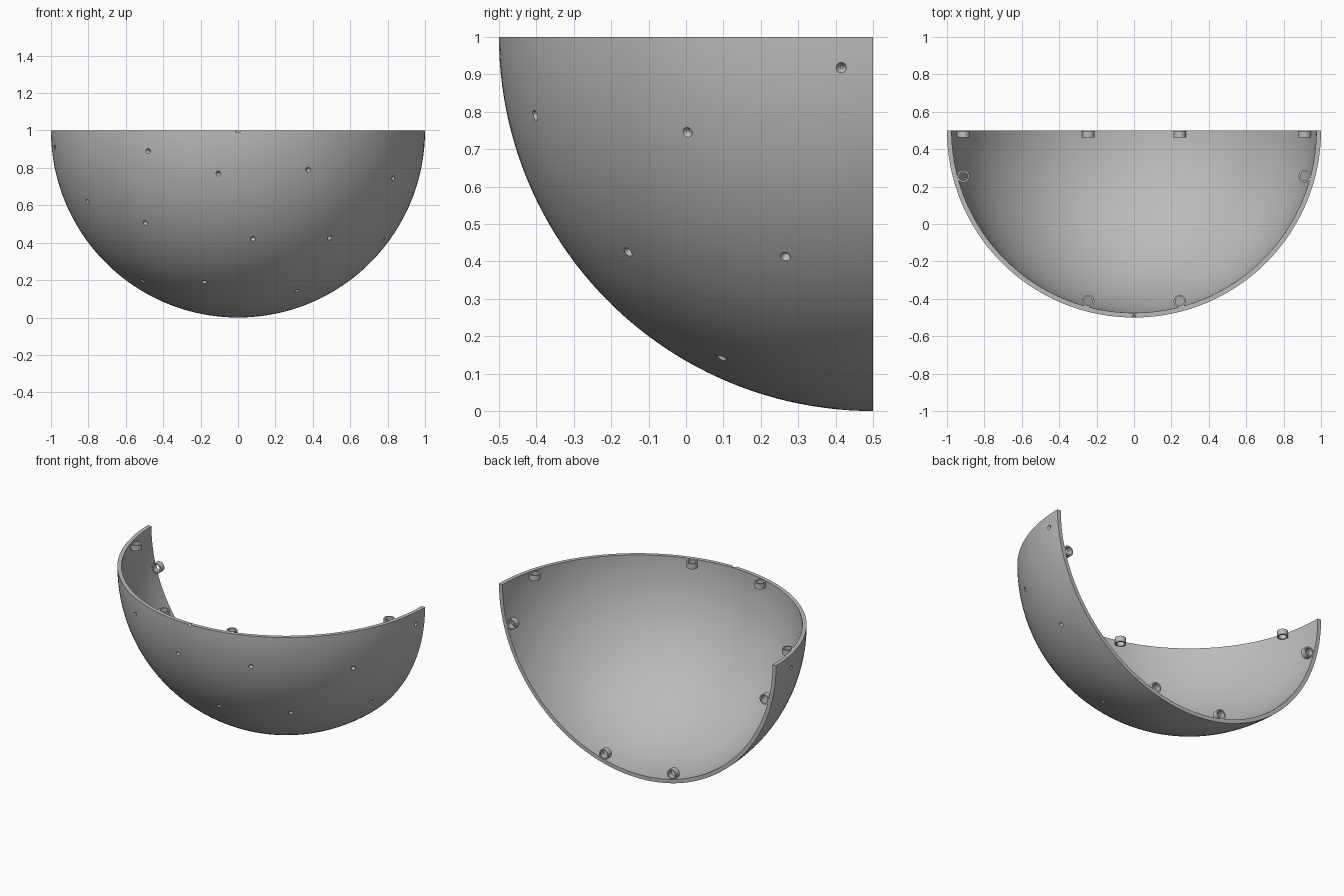
import bpy, bmesh, math
from mathutils import Vector, Matrix

if "Cube" in bpy.data.objects:
    bpy.data.objects.remove(bpy.data.objects["Cube"])

R, WALL = 1.0, 0.025
C = Vector((0, 0.5, 1))          # centre of the sphere

grey = bpy.data.materials.new("plain grey")
grey.diffuse_color = (0.5, 0.5, 0.5, 1)
grey.use_nodes = True
grey.node_tree.nodes["Principled BSDF"].inputs["Base Color"].default_value = grey.diffuse_color


def make_object(name, bm, mat=grey):
    bmesh.ops.recalc_face_normals(bm, faces=bm.faces)
    me = bpy.data.meshes.new(name)
    bm.to_mesh(me)
    bm.free()
    me.materials.append(mat)
    ob = bpy.data.objects.new(name, me)
    bpy.context.collection.objects.link(ob)
    return ob


def smooth(ob):
    bpy.ops.object.select_all(action='DESELECT')
    ob.select_set(True)
    bpy.context.view_layer.objects.active = ob
    bpy.ops.object.shade_smooth_by_angle(angle=math.radians(30))


# Quarter-sphere shell: outer arc, rim and inner arc spun half a turn
N = 48
bm = bmesh.new()
arc = [i / N * math.pi / 2 for i in range(N + 1)]
pts = [(R * math.sin(a), -R * math.cos(a)) for a in arc]
pts += [((R - WALL) * math.sin(a), -(R - WALL) * math.cos(a)) for a in reversed(arc)]
vs = [bm.verts.new(C + Vector((x, 0, z))) for x, z in pts]
es = [bm.edges.new(p) for p in zip(vs, vs[1:])]
bmesh.ops.spin(bm, geom=vs + es, cent=C, axis=(0, 0, 1),
               angle=-math.pi, steps=2 * N)
bmesh.ops.remove_doubles(bm, verts=bm.verts, dist=1e-5)
bmesh.ops.holes_fill(bm, edges=[e for e in bm.edges if e.is_boundary], sides=0)
shell = make_object("bowl_shell", bm)

# Small conical dimples in the outer surface, as (x, z); y follows the sphere
dimples = [(-0.978, 0.91), (-0.48, 0.89), (-0.105, 0.77), (0.375, 0.79),
           (0.83, 0.745), (-0.805, 0.62), (-0.495, 0.505), (0.08, 0.42),
           (0.49, 0.425), (0.775, 0.413), (-0.51, 0.195), (-0.18, 0.19),
           (0.315, 0.142), (0.993, 0.918), (0.0, 1.0)]
bm = bmesh.new()
for x, z in dimples:
    y = -math.sqrt(max(0, 1 - x * x - (z - 1) ** 2))
    n = Vector((x, y, z - 1)).normalized()
    m = Matrix.Translation(C + n * 0.996) @ n.to_track_quat('Z', 'Y').to_matrix().to_4x4()
    bmesh.ops.create_cone(bm, cap_ends=True, segments=20, radius1=0.004,
                          radius2=0.019, depth=0.024, matrix=m)
cutter = make_object("dimple_cutter", bm)
cutter.hide_render = True

mod = shell.modifiers.new("dimples", 'BOOLEAN')
mod.operation, mod.solver, mod.object = 'DIFFERENCE', 'EXACT', cutter
bpy.context.view_layer.objects.active = shell
shell.select_set(True)
bpy.ops.object.modifier_apply(modifier=mod.name)
bpy.data.objects.remove(cutter)
smooth(shell)


# Joining sockets: short open tubes just inside both cut edges
def tube(name, pos, rot, r_out=0.033, r_in=0.024, h=0.036, seg=32):
    bm = bmesh.new()
    prof = [(r_in, 0), (r_out, 0), (r_out, -h), (r_in, -h)]
    vs = [bm.verts.new((r, 0, z)) for r, z in prof]
    es = [bm.edges.new((vs[i], vs[(i + 1) % 4])) for i in range(4)]
    bmesh.ops.spin(bm, geom=vs + es, cent=(0, 0, 0), axis=(0, 0, 1),
                   angle=2 * math.pi, steps=seg)
    bmesh.ops.remove_doubles(bm, verts=bm.verts, dist=1e-5)
    bmesh.ops.transform(bm, matrix=Matrix.Translation(pos) @ rot, verts=bm.verts)
    smooth(make_object(name, bm))


for i, deg in enumerate((15, 75, 105, 165)):
    a = math.radians(deg)
    u, v = 0.945 * math.cos(a), 0.945 * math.sin(a)
    tube(f"top_socket_{i + 1}", C + Vector((u, -v, -0.002)), Matrix())
    tube(f"back_socket_{i + 1}", C + Vector((u, -0.002, -v)),
         Matrix.Rotation(-math.pi / 2, 4, 'X'))
